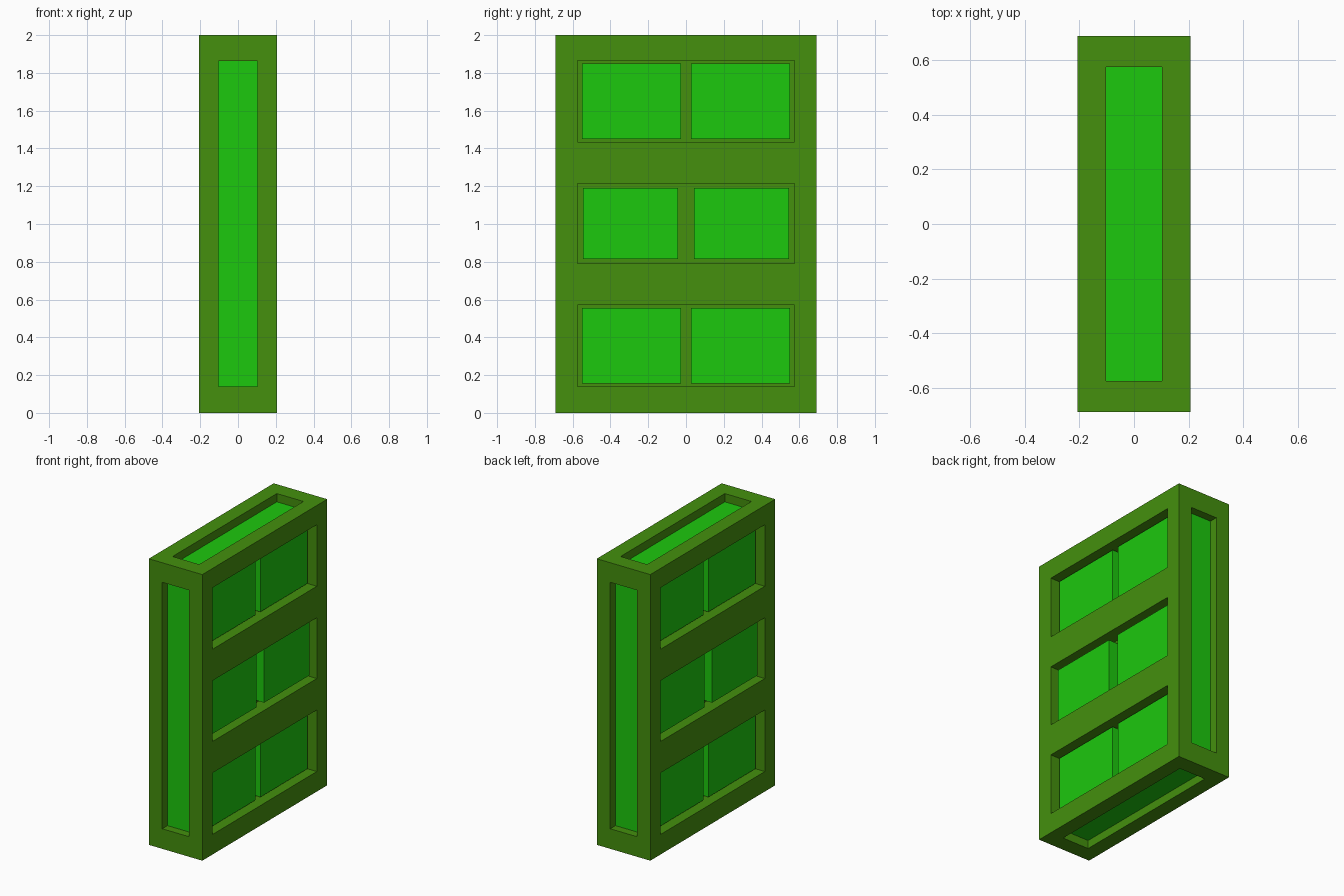
import bpy

if "Cube" in bpy.data.objects:
    bpy.data.objects.remove(bpy.data.objects["Cube"])

W, D, H = 0.207, 0.69, 2.0          # half width, half depth, height
ROWS = [(0.14, 0.57), (0.79, 1.215), (1.435, 1.865)]
SLOT_X, SLOT_Y, SLOT_Z = 0.103, 0.576, (0.14, 1.863)
SINK, SEAT = 0.058, 0.09            # depth of panel surface and of its cut
CORE = 0.1                          # half thickness behind the side openings


def material(name, rgb):
    m = bpy.data.materials.new(name)
    m.diffuse_color = (*rgb, 1)
    m.use_nodes = True
    m.node_tree.nodes["Principled BSDF"].inputs["Base Color"].default_value = m.diffuse_color
    return m


olive = material("olive_green", (0.058, 0.279, 0.004))
bright = material("bright_green", (0.012, 0.577, 0.004))


def box(name, x, y, z, mat):
    """Box from (low, high) ranges on each axis."""
    bpy.ops.mesh.primitive_cube_add(size=1, location=[sum(r) / 2 for r in (x, y, z)])
    ob = bpy.context.object
    ob.name = name
    ob.scale = [abs(r[1] - r[0]) for r in (x, y, z)]
    bpy.ops.object.transform_apply(location=True, rotation=False, scale=True)
    ob.data.materials.append(mat)
    return ob


def span(s, a, b):
    """Range a..b placed on the positive or negative side."""
    return tuple(sorted((s * a, s * b)))


# Outer frame block
frame = box("frame", (-W, W), (-D, D), (0, H), olive)


def cut(x, y, z):
    cutter = box("recess_cutter", x, y, z, olive)
    cutter.hide_render = True
    mod = frame.modifiers.new("recess", 'BOOLEAN')
    mod.operation = 'DIFFERENCE'
    mod.solver = 'EXACT'
    mod.object = cutter
    bpy.context.view_layer.objects.active = frame
    bpy.ops.object.modifier_apply(modifier=mod.name)
    bpy.data.objects.remove(cutter)


slot_x, slot_y = (-SLOT_X, SLOT_X), (-SLOT_Y, SLOT_Y)
for s, end, cap in ((-1, "front", "bottom"), (1, "back", "top")):
    # Tall end panels set in the front and back
    cut(slot_x, span(s, D - SEAT, D + 0.1), SLOT_Z)
    box(end + "_panel", slot_x, span(s, D - SEAT, D - SINK), SLOT_Z, bright)

    # Long panels set in the top and bottom
    def level(d):
        return H - d if s > 0 else d
    cut(slot_x, slot_y, sorted((level(SEAT), level(-0.1))))
    box(cap + "_panel", slot_x, slot_y, sorted((level(SEAT), level(SINK))), bright)

    # Three side openings, each holding two raised blocks
    for i, (lo, hi) in enumerate(ROWS):
        cut(span(s, CORE, W + 0.1), (-0.575, 0.575), (lo, hi))
        mid = i == 1
        gap, end_y, margin = (0.043, 0.545, 0.025) if mid else (0.027, 0.55, 0.016)
        face = W - (0.035 if mid else 0.053)
        for t in (-1, 1):
            box("side_block", span(s, CORE - 0.01, face), span(t, gap, end_y),
                (lo + margin, hi - margin), bright)
